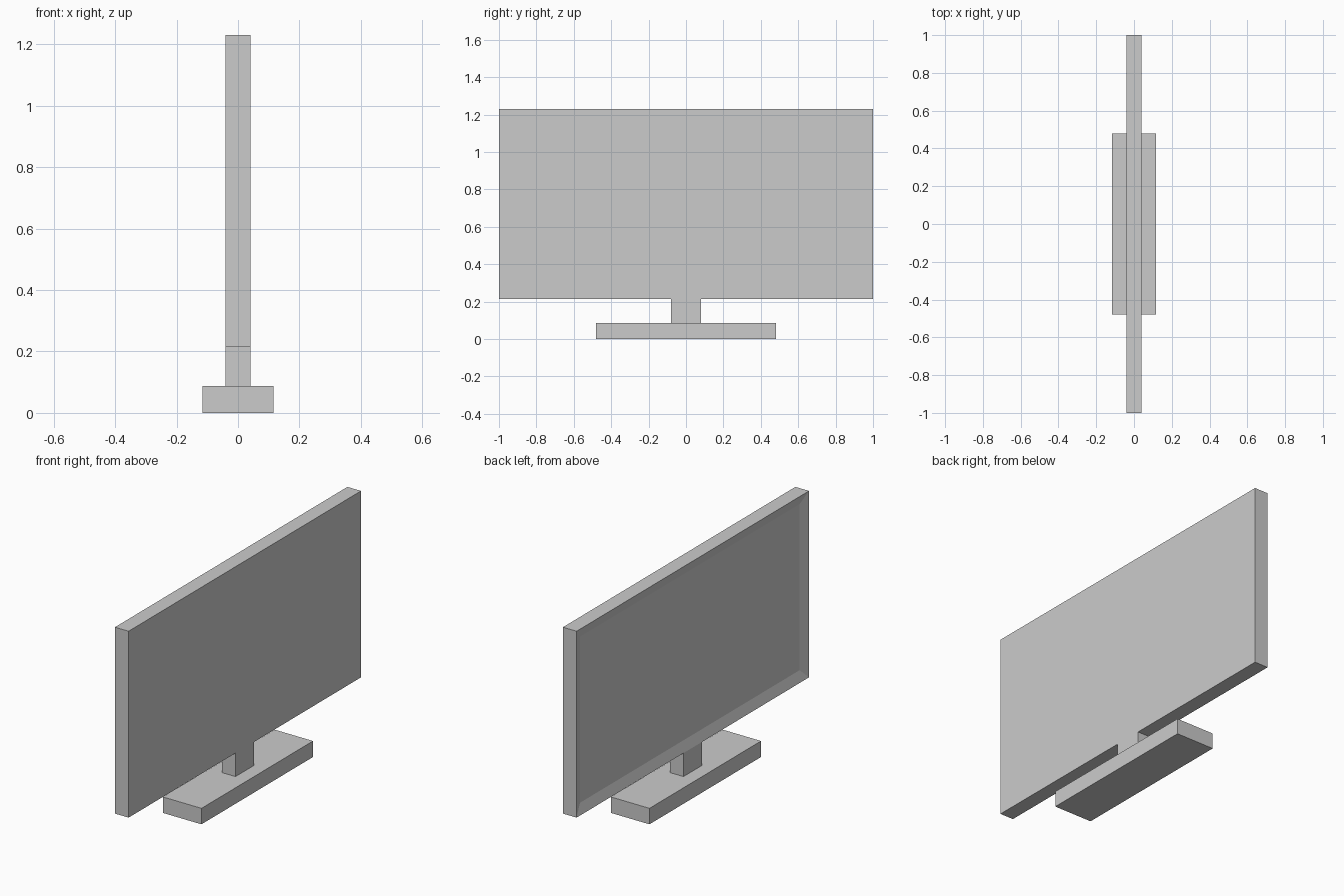
import bpy, bmesh
from mathutils import Vector

if "Cube" in bpy.data.objects:
    bpy.data.objects.remove(bpy.data.objects["Cube"])


def box(name, half_x, half_y, z0, z1, edit=None):
    """Box centred on x and y; edit(bm) may refine the mesh."""
    bm = bmesh.new()
    bmesh.ops.create_cube(bm, size=1)
    bmesh.ops.scale(bm, vec=(2 * half_x, 2 * half_y, z1 - z0), verts=bm.verts)
    bmesh.ops.translate(bm, vec=(0, 0, (z0 + z1) / 2), verts=bm.verts)
    if edit:
        edit(bm)
    mesh = bpy.data.meshes.new(name)
    bm.to_mesh(mesh)
    bm.free()
    obj = bpy.data.objects.new(name, mesh)
    bpy.context.collection.objects.link(obj)
    return obj


def recess_screen(bm):
    # Sloped bezel running in to the sunken screen on the -x face
    bm.normal_update()
    face = min(bm.faces, key=lambda f: f.normal.dot(Vector((1, 0, 0))))
    bmesh.ops.inset_region(bm, faces=[face], thickness=0.078, depth=0)
    bmesh.ops.translate(bm, vec=(0.018, 0, 0), verts=face.verts)


def open_ends(bm):
    # The neck joins its neighbours, so it needs no end caps
    bm.normal_update()
    caps = [f for f in bm.faces if abs(f.normal.z) > 0.5]
    bmesh.ops.delete(bm, geom=caps, context='FACES_ONLY')


# Stand
box("stand_base", 0.116, 0.48, 0.0, 0.087)
box("stand_neck", 0.041, 0.08, 0.087, 0.215, open_ends)

# Display panel
box("display_panel", 0.041, 1.0, 0.215, 1.23, recess_screen)
